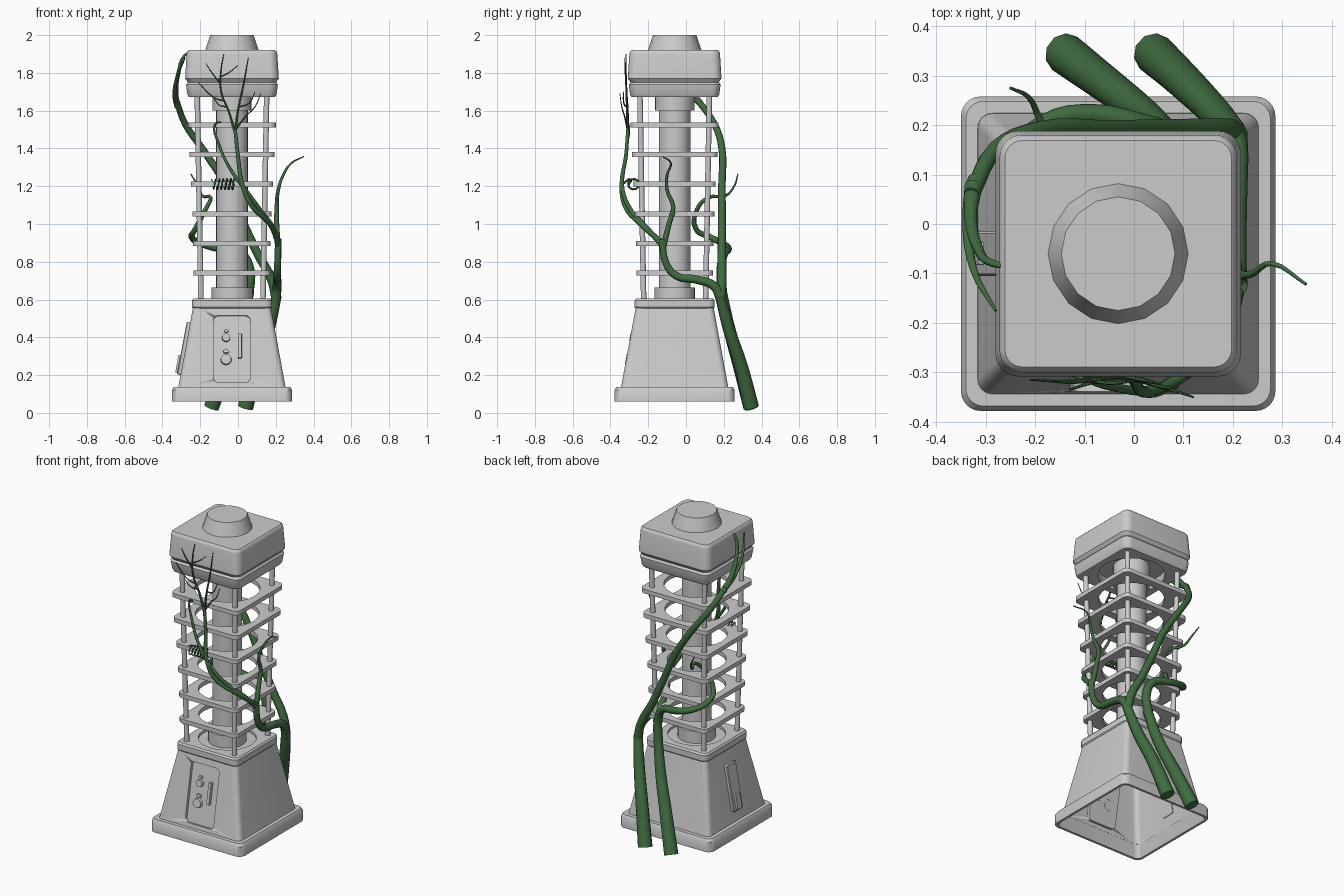
import bpy, bmesh, math
from mathutils import Matrix, Vector

CX, CY = -0.032, -0.06
CENTRE = Matrix.Translation((CX, CY, 0))
green = bpy.data.materials.new("vine_green")
green.diffuse_color = (0.05, 0.15, 0.05, 1)


def smooth(ob, angle=35):
    bpy.ops.object.select_all(action='DESELECT')
    ob.select_set(True)
    bpy.context.view_layer.objects.active = ob
    bpy.ops.object.shade_smooth_by_angle(angle=math.radians(angle))


def loft(name, sections, caps=True, ring=False, matrix=CENTRE, seg=6):
    """Skin rounded rectangles (z, half x, corner radius[, half y]); radius = half gives a circle."""
    bm = bmesh.new()
    loops = []
    for z, hx, r, *rest in sections:
        hy = rest[0] if rest else hx
        loop = []
        for q, (sx, sy) in enumerate(((1, 1), (-1, 1), (-1, -1), (1, -1))):
            for i in range(seg + 1):
                a = (q + i / seg) * math.pi / 2
                loop.append(bm.verts.new((sx * (hx - r) + r * math.cos(a),
                                          sy * (hy - r) + r * math.sin(a), z)))
        loops.append(loop)
    n = len(loops[0])
    pairs = list(zip(loops, loops[1:])) + ([(loops[-1], loops[0])] if ring else [])
    for a, b in pairs:
        for i in range(n):
            j = (i + 1) % n
            bm.faces.new((a[i], a[j], b[j], b[i]))
    if caps and not ring:
        bm.faces.new(loops[0][::-1])
        bm.faces.new(loops[-1])
    bmesh.ops.remove_doubles(bm, verts=bm.verts, dist=1e-5)
    bmesh.ops.recalc_face_normals(bm, faces=bm.faces)
    me = bpy.data.meshes.new(name)
    bm.to_mesh(me)
    bm.free()
    ob = bpy.data.objects.new(name, me)
    bpy.context.collection.objects.link(ob)
    ob.matrix_world = matrix
    smooth(ob)
    return ob


def disc(name, z0, z1, r, matrix=CENTRE, seg=6, r1=None):
    r1 = r1 or r
    return loft(name, [(z0, r, r), (z1, r1, r1)], matrix=matrix, seg=seg)


# Plinth ring and tapered base
loft("plinth", [(0.135, 0.281, 0.03), (0.06, 0.303, 0.03), (0.06, 0.318, 0.04),
                (0.122, 0.318, 0.04), (0.138, 0.308, 0.035), (0.138, 0.284, 0.03)], ring=True)
Z0, Z1, H0, H1 = 0.135, 0.56, 0.284, 0.206
base = loft("tapered_base", [(Z0, H0, 0.03), (Z1, H1, 0.03)])
slope = math.atan((H0 - H1) / (Z1 - Z0))


def on_face(x, z, turn=0):
    """Frame lying on a sloped base side: local z outward, local y up the slope."""
    half = H0 + (H1 - H0) * (z - Z0) / (Z1 - Z0)
    return (CENTRE @ Matrix.Rotation(turn, 4, 'Z') @ Matrix.Translation((x, -half, z))
            @ Matrix.Rotation(math.pi / 2 - slope, 4, 'X'))


# Recessed control panel on the front
cutter = loft("panel_cutter", [(-0.018, 0.097, 0.025, 0.18), (0.05, 0.097, 0.025, 0.18)],
              matrix=on_face(0, 0.338))
cutter.hide_render = True
mod = base.modifiers.new("recess", 'BOOLEAN')
mod.operation, mod.object, mod.solver = 'DIFFERENCE', cutter, 'EXACT'
bpy.context.view_layer.update()
bpy.context.view_layer.objects.active = base
# apply recess before other modifiers, then open the underside
while base.modifiers[0] != mod:
    bpy.ops.object.modifier_move_up(modifier=mod.name)
bpy.ops.object.modifier_apply(modifier=mod.name)
bpy.data.objects.remove(cutter)
bm = bmesh.new()
bm.from_mesh(base.data)
under = [f for f in bm.faces if f.normal.z < -0.9 and f.calc_center_median().z < Z0 + 0.005]
bmesh.ops.delete(bm, geom=under, context='FACES')
bm.to_mesh(base.data)
bm.free()

for i, (z, r) in enumerate(((0.285, 0.029), (0.4, 0.022))):
    disc(f"knob_{i + 1}", -0.02, 0.002, r, on_face(-0.031, z), r1=r * 0.92)
    loft(f"knob_lamp_{i + 1}", [(-0.02, r * 0.55, r * 0.35, r * 0.35), (-0.004, r * 0.5, r * 0.3, r * 0.3)],
         matrix=on_face(-0.031, z + r + 0.014))
loft("slider_bar", [(-0.02, 0.01, 0.003, 0.067), (0.0, 0.009, 0.003, 0.065)], matrix=on_face(0.042, 0.357))

# Hatch plate on the left side
left = -math.pi / 2
loft("side_plate", [(-0.005, 0.045, 0.01, 0.142), (0.015, 0.045, 0.01, 0.142), (0.019, 0.041, 0.008, 0.138)],
     matrix=on_face(0, 0.34, left))
loft("side_latch", [(0.01, 0.024, 0.005, 0.048), (0.03, 0.022, 0.005, 0.046)], matrix=on_face(0, 0.255, left))

# Lower deck with round recess, core column and collars
loft("lower_deck", [(0.575, 0.165, 0.165), (0.55, 0.165, 0.165), (0.55, 0.204, 0.03), (0.56, 0.212, 0.035),
                    (0.595, 0.212, 0.035), (0.605, 0.204, 0.03), (0.605, 0.165, 0.165)], ring=True)
disc("deck_floor", 0.56, 0.59, 0.166)
disc("core_column", 0.58, 1.74, 0.084)
disc("lower_collar", 0.58, 0.665, 0.108)
disc("upper_collar", 1.6, 1.74, 0.104)

# Cage rings, widening upward
for i, h in enumerate((0.203, 0.205, 0.21, 0.217, 0.226, 0.233)):
    z, c = 0.74 + i * 0.157, h * 0.8
    loft(f"cage_ring_{i + 1}", [(z - 0.013, c, c), (z - 0.013, h, 0.035),
                                (z + 0.013, h, 0.035), (z + 0.013, c, c)], ring=True)
# Corner rods
for i in range(4):
    sx, sy = (1, 1, -1, -1)[i], (1, -1, 1, -1)[i]
    a, b = Vector((sx * 0.164, sy * 0.164, 0.59)), Vector((sx * 0.184, sy * 0.184, 1.69))
    rot = (b - a).to_track_quat('Z', 'Y').to_matrix().to_4x4()
    disc(f"corner_rod_{i + 1}", 0, (b - a).length, 0.015, CENTRE @ Matrix.Translation(a) @ rot, seg=3)

# Head: lower plate with round recess, upper block, top knob
loft("head_plate", [(1.735, 0.19, 0.19), (1.672, 0.19, 0.19), (1.672, 0.228, 0.04), (1.685, 0.236, 0.045),
                    (1.738, 0.243, 0.045), (1.75, 0.234, 0.04)], caps=False)
disc("head_ceiling", 1.725, 1.75, 0.192)
loft("head_block", [(1.745, 0.23, 0.04), (1.757, 0.238, 0.04), (1.77, 0.248, 0.045),
                    (1.9, 0.24, 0.045), (1.912, 0.237, 0.042), (1.92, 0.229, 0.035)])
disc("top_knob", 1.91, 2.0, 0.145, seg=4, r1=0.115)


def vine(name, points, r0, r1, res=4, sides=3):
    """Tapering tube through a few points, turned into a mesh."""
    cu = bpy.data.curves.new(name, 'CURVE')
    cu.dimensions, cu.bevel_depth, cu.bevel_resolution = '3D', 1.0, sides
    cu.resolution_u, cu.use_fill_caps = res, True
    sp = cu.splines.new('BEZIER')
    sp.bezier_points.add(len(points) - 1)
    for i, (bp, co) in enumerate(zip(sp.bezier_points, points)):
        bp.co = co
        bp.radius = r0 + (r1 - r0) * i / (len(points) - 1)
        bp.handle_left_type = bp.handle_right_type = 'AUTO'
    ob = bpy.data.objects.new(name, cu)
    bpy.context.collection.objects.link(ob)
    bpy.ops.object.select_all(action='DESELECT')
    ob.select_set(True)
    bpy.context.view_layer.objects.active = ob
    bpy.ops.object.convert(target='MESH')
    ob = bpy.context.view_layer.objects.active
    ob.data.materials.clear()
    ob.data.materials.append(green)
    smooth(ob, 50)


# Two thick stems at the back
vine("right_stem", [(0.04, 0.345, 0.03), (0.1, 0.29, 0.25), (0.165, 0.225, 0.45), (0.205, 0.18, 0.62)], 0.042, 0.027)
vine("left_stem", [(-0.14, 0.345, 0.03), (-0.06, 0.285, 0.25), (0.015, 0.228, 0.45), (0.06, 0.19, 0.64)], 0.042, 0.027)
vine("left_stem_branch", [(0.055, 0.194, 0.62), (0.062, 0.185, 0.76), (0.02, 0.2, 0.84), (-0.08, 0.222, 0.865),
                          (-0.18, 0.205, 0.89), (-0.245, 0.13, 0.93), (-0.228, 0.055, 0.97), (-0.17, 0.06, 1.08),
                          (-0.145, 0.12, 1.14), (-0.19, 0.21, 1.15), (-0.212, 0.255, 1.2),
                          (-0.25, 0.275, 1.265)], 0.027, 0.003)
# Long climber crossing the back to the head's left side
vine("back_climber", [(0.203, 0.185, 0.6), (0.18, 0.19, 0.7), (0.1, 0.19, 0.85), (0.03, 0.19, 1.0), (-0.06, 0.19, 1.2),
                      (-0.19, 0.19, 1.4), (-0.28, 0.15, 1.53), (-0.328, 0.06, 1.66)], 0.026, 0.016)
vine("climber_tip_1", [(-0.32, 0.09, 1.62), (-0.33, 0.02, 1.7), (-0.315, -0.05, 1.8), (-0.285, -0.08, 1.89),
                       (-0.24, -0.087, 1.915)], 0.017, 0.004)
vine("climber_tip_2", [(-0.325, 0.08, 1.64), (-0.335, 0.0, 1.69), (-0.325, -0.09, 1.77),
                       (-0.28, -0.175, 1.88)], 0.017, 0.003)
# Branch along the right side
vine("side_branch", [(0.2, 0.185, 0.6), (0.207, 0.15, 0.67), (0.207, 0.06, 0.705), (0.207, -0.05, 0.725),
                     (0.21, -0.105, 0.79), (0.213, -0.127, 0.92)], 0.026, 0.017)
vine("side_shoot", [(0.212, -0.12, 0.88), (0.205, -0.09, 1.0), (0.205, -0.068, 1.09), (0.213, -0.1, 1.18),
                    (0.24, -0.1, 1.26), (0.28, -0.08, 1.32), (0.348, -0.122, 1.357)], 0.016, 0.003)
# Front branches fanning out over the cage and head
vine("front_branch_1", [(0.212, -0.12, 0.88), (0.19, -0.2, 0.97), (0.12, -0.29, 1.07), (0.04, -0.335, 1.18),
                        (-0.04, -0.33, 1.29), (-0.1, -0.312, 1.42), (-0.12, -0.305, 1.53), (-0.09, -0.32, 1.54)],
     0.015, 0.004)
vine("front_branch_2", [(0.212, -0.125, 0.9), (0.17, -0.24, 1.0), (0.07, -0.325, 1.1), (0.02, -0.34, 1.22),
                        (0.0, -0.318, 1.36), (-0.015, -0.308, 1.5)], 0.015, 0.009)
twigs = [
    [(-0.015, -0.308, 1.48), (-0.05, -0.31, 1.6), (-0.09, -0.315, 1.7), (-0.09, -0.318, 1.82), (-0.075, -0.318, 1.9)],
    [(-0.015, -0.308, 1.48), (0.0, -0.312, 1.6), (0.03, -0.318, 1.74), (0.055, -0.325, 1.88)],
    [(-0.012, -0.31, 1.5), (0.04, -0.325, 1.57), (0.09, -0.34, 1.62), (0.12, -0.35, 1.69)],
    [(0.005, -0.313, 1.62), (0.06, -0.33, 1.64), (0.09, -0.33, 1.7)],
    [(-0.07, -0.312, 1.65), (-0.13, -0.318, 1.67), (-0.21, -0.315, 1.75)],
    [(-0.09, -0.316, 1.74), (-0.13, -0.32, 1.79), (-0.17, -0.318, 1.85)],
    [(-0.09, -0.316, 1.78), (-0.05, -0.322, 1.8), (0.0, -0.318, 1.84)],
    [(-0.06, -0.312, 1.62), (-0.1, -0.325, 1.63), (-0.13, -0.335, 1.67)],
]
for i, pts in enumerate(twigs):
    vine(f"twig_{i + 1}", pts, 0.008 if i < 2 else 0.005, 0.002, 3, 1)
# Curling tendril round a cage ring
coil = [(0.02 - 0.04 * t / 8, -0.277 + 0.03 * math.cos(t * math.pi / 2 + 2), 1.211 + 0.027 * math.sin(t * math.pi / 2 + 2))
        for t in range(8, 33, 1)]
vine("tendril_coil", [(0.02, -0.338, 1.21)] + coil, 0.006, 0.003, 3, 1)
